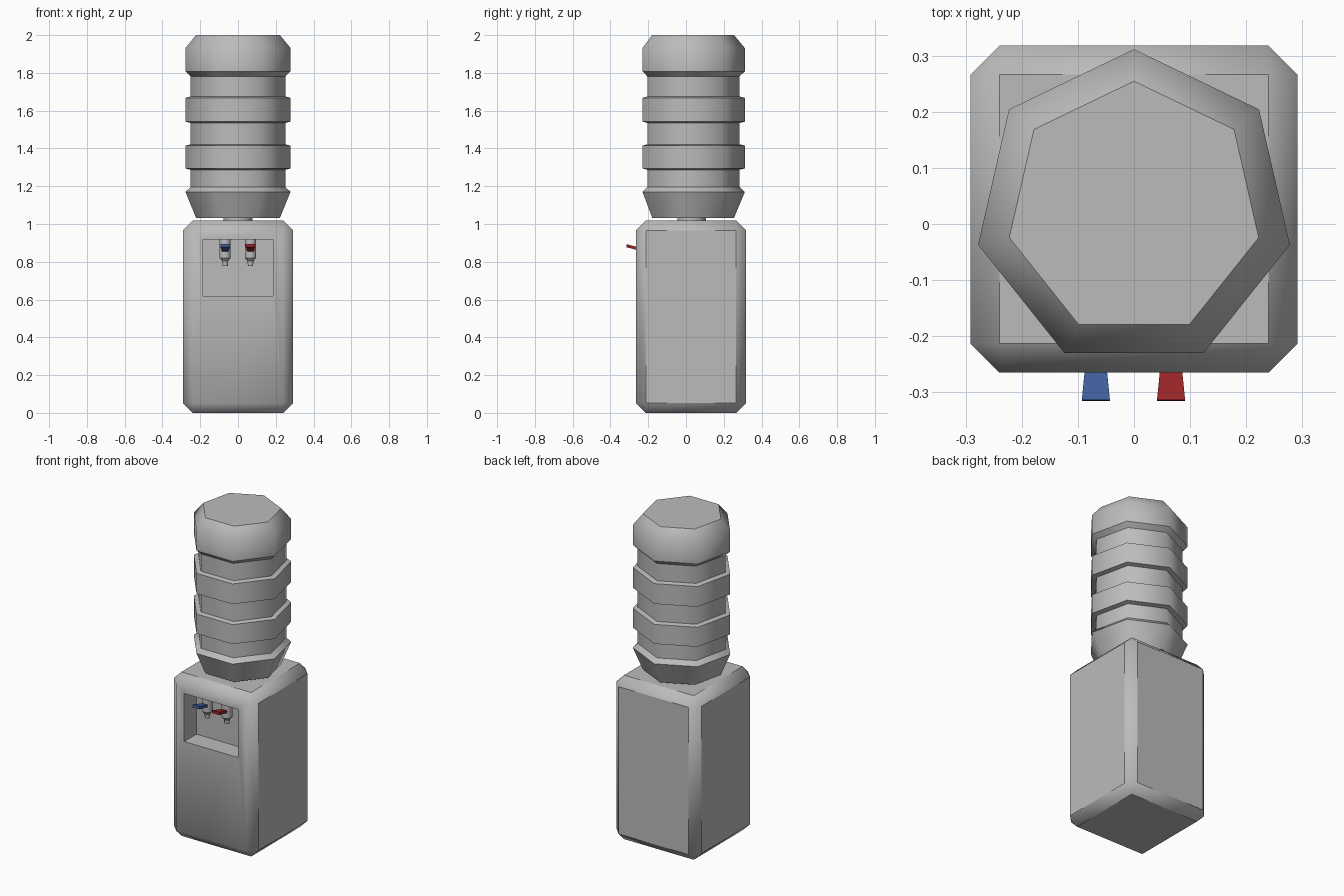
import bpy, bmesh, math
from mathutils import Matrix, Vector

if "Cube" in bpy.data.objects:
    bpy.data.objects.remove(bpy.data.objects["Cube"])

CY = 0.0265  # y centre of cabinet and bottle


def material(name, rgb):
    m = bpy.data.materials.new(name)
    m.diffuse_color = (*rgb, 1)
    m.use_nodes = True
    m.node_tree.nodes["Principled BSDF"].inputs["Base Color"].default_value = m.diffuse_color
    return m


GREY = material("grey plastic", (0.5, 0.5, 0.5))
BLUE = material("cold blue", (0.051, 0.114, 0.327))
RED = material("hot red", (0.328, 0.018, 0.021))


def finish(bm, name, mat, smooth=True):
    bmesh.ops.recalc_face_normals(bm, faces=bm.faces[:])
    for f in bm.faces:
        f.smooth = smooth
    me = bpy.data.meshes.new(name)
    bm.to_mesh(me)
    bm.free()
    me.materials.append(mat)
    ob = bpy.data.objects.new(name, me)
    bpy.context.collection.objects.link(ob)
    return ob


def lathe(name, profile, n, x, y, start, mat, soft=()):
    """Stack n-sided rings; ring edges are sharp except those listed in soft."""
    bm = bmesh.new()
    rings = []
    for r, z in profile:
        rings.append([bm.verts.new((x + r * math.cos(start + math.tau * i / n),
                                    y + r * math.sin(start + math.tau * i / n), z))
                      for i in range(n)])
    for a, b in zip(rings, rings[1:]):
        for i in range(n):
            j = (i + 1) % n
            bm.faces.new((a[i], a[j], b[j], b[i]))
    bm.faces.new(rings[0])
    bm.faces.new(rings[-1])
    for k, ring in enumerate(rings):
        for i in range(n):
            bm.edges.get((ring[i], ring[(i + 1) % n])).smooth = k in soft
    return finish(bm, name, mat)


# Cabinet: chamfered box with a recess in the front
bm = bmesh.new()
bmesh.ops.create_cube(bm, size=1, matrix=Matrix.Translation((0, CY, 0.509))
                      @ Matrix.Diagonal((0.583, 0.583, 1.018, 1)))
bmesh.ops.bevel(bm, geom=bm.edges[:], offset=0.052, segments=1, affect='EDGES')
bm.normal_update()
front = min(bm.faces, key=lambda f: f.calc_center_median().y)
bmesh.ops.inset_individual(bm, faces=[front], thickness=0.05)
for v in front.verts:
    v.co.x = math.copysign(0.184, v.co.x)
    v.co.z = 0.918 if v.co.z > 0.5 else 0.62
back = bmesh.ops.extrude_discrete_faces(bm, faces=[front])["faces"][0]
bmesh.ops.translate(bm, verts=back.verts[:], vec=(0, 0.12, 0))
bmesh.ops.recalc_face_normals(bm, faces=bm.faces[:])
bm.normal_update()
for e in bm.edges:
    flat_side = any(max(abs(c) for c in f.normal) > 0.99 and f.normal.y > -0.9
                    for f in e.link_faces)
    e.smooth = not (flat_side or e.calc_face_angle(0) > 1.0)
finish(bm, "cabinet", GREY)

# Bottle: seven-sided ribbed profile, with a neck into the cabinet
W, N, T = 0.285, 0.257, 0.228
bottle = [(T, 1.033), (W, 1.17), (N, 1.196), (N, 1.287), (W, 1.294), (W, 1.415),
          (N, 1.422), (N, 1.535), (W, 1.542), (W, 1.668), (N, 1.675), (N, 1.782),
          (W, 1.808), (W, 1.932), (T, 2.0)]
lathe("water_bottle", bottle, 7, 0, CY, math.pi / 2, GREY, soft=(13,))
lathe("bottle_neck", [(0.08, 1.0), (0.08, 1.04)], 7, 0, CY, math.pi / 2, GREY)


# Taps: stepped nozzle hanging in the recess, with a tilted tapered lever
def lever(name, x, mat):
    bm = bmesh.new()
    for y, z, w in ((-0.315, 0.877, 0.025), (-0.205, 0.848, 0.014)):
        for dx, dz in ((-w, 0), (w, 0), (w, 0.016), (-w, 0.016)):
            bm.verts.new((x + dx, y + dz * 0.1, z + dz))
    bmesh.ops.convex_hull(bm, input=bm.verts[:])
    finish(bm, name, mat, smooth=False)


for label, x, mat in (("cold", -0.068, BLUE), ("hot", 0.066, RED)):
    lathe(label + "_nozzle", [(0.015, 0.778), (0.017, 0.803), (0.031, 0.82), (0.031, 0.918)],
          8, x, -0.203, math.pi / 8, GREY)
    lever(label + "_lever", x, mat)
